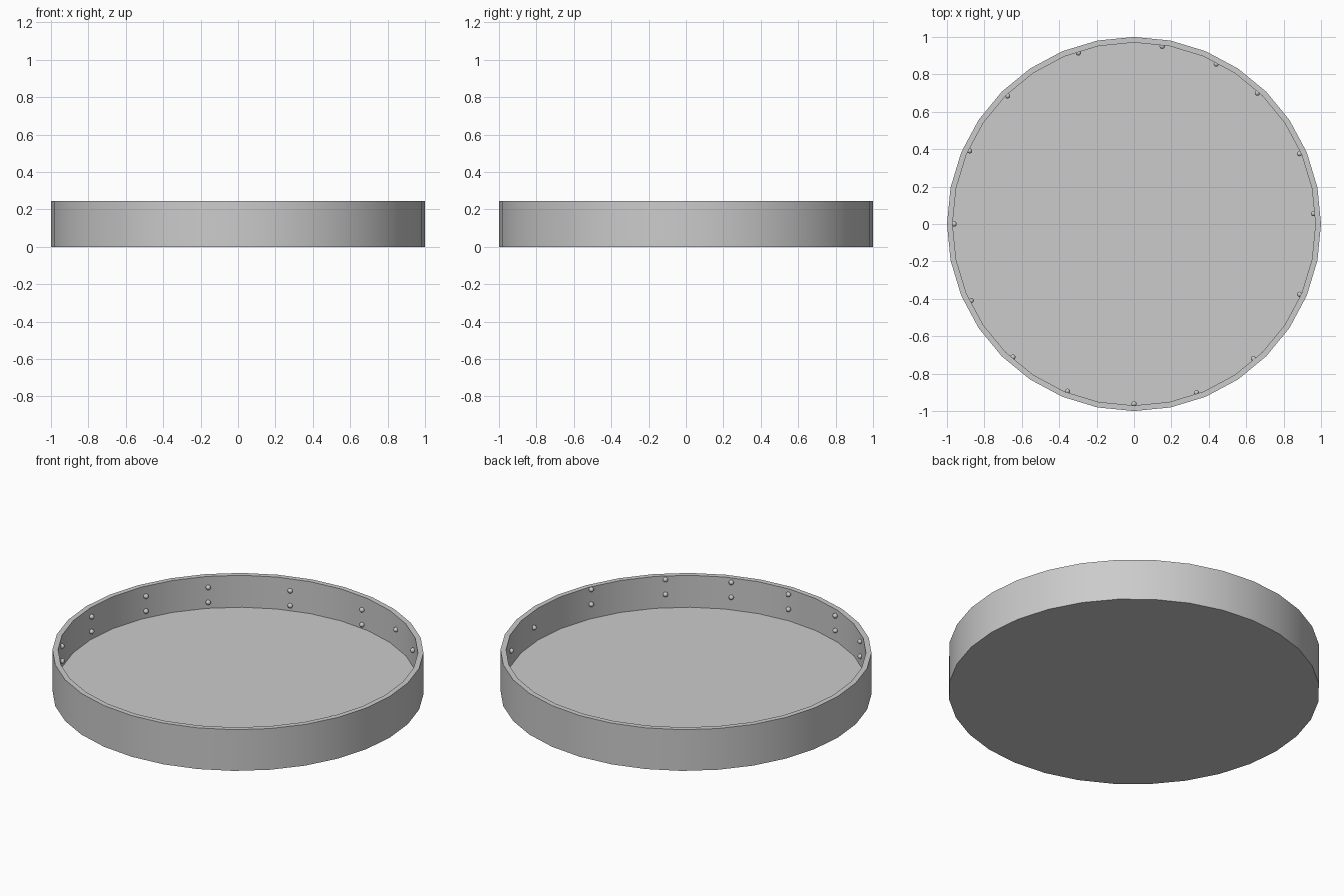
import bpy
import bmesh
from math import sin, cos, radians, pi

cube = bpy.data.objects.get("Cube")
if cube:
    bpy.data.objects.remove(cube)

SIDES = 32
HEIGHT = 0.245
FLOOR = 0.055
INNER = 0.97

grey = bpy.data.materials.new("light grey")
grey.use_nodes = True
colour = (0.6, 0.6, 0.6, 1)
grey.diffuse_color = colour
grey.node_tree.nodes["Principled BSDF"].inputs["Base Color"].default_value = colour


def add_object(name, bm):
    mesh = bpy.data.meshes.new(name)
    bm.to_mesh(mesh)
    bm.free()
    mesh.materials.append(grey)
    obj = bpy.data.objects.new(name, mesh)
    bpy.context.collection.objects.link(obj)
    bpy.ops.object.select_all(action="DESELECT")
    obj.select_set(True)
    bpy.context.view_layer.objects.active = obj
    return obj


# Shallow round tray: stacked rings from the underside up over the rim to the floor
bm = bmesh.new()
rings = []
for radius, z in [(1, 0), (1, HEIGHT), (INNER, HEIGHT), (INNER, FLOOR)]:
    angles = [2 * pi * i / SIDES for i in range(SIDES)]
    rings.append([bm.verts.new((radius * cos(a), radius * sin(a), z)) for a in angles])
for low, high in zip(rings, rings[1:]):
    for i in range(SIDES):
        j = (i + 1) % SIDES
        bm.faces.new((low[i], low[j], high[j], high[i]))
bm.faces.new(rings[0][::-1])
bm.faces.new(rings[-1])
add_object("tray", bm)
bpy.ops.object.shade_smooth_by_angle(angle=radians(30))

# Small studs winding down the inner wall in a hand-placed spiral
STUD_ANGLES = [-23, -48.4, -69.7, -90, -111.7, -132.3, -154.8, -180,
               -204, -225.4, -252, -279, -297.2, -313.3, -337, -356.7]
START_Z = 0.232
PITCH = 0.0885
bm = bmesh.new()
for n in range(28):
    turn, index = divmod(n, len(STUD_ANGLES))
    angle = STUD_ANGLES[index] - 360 * turn
    drop = PITCH * (STUD_ANGLES[0] - angle) / 360
    a = radians(angle)
    stud = bmesh.ops.create_uvsphere(bm, u_segments=12, v_segments=8, radius=0.014)
    bmesh.ops.translate(bm, verts=stud["verts"],
                        vec=(0.962 * cos(a), 0.962 * sin(a), START_Z - drop))
add_object("wall_studs", bm)
bpy.ops.object.shade_smooth()
